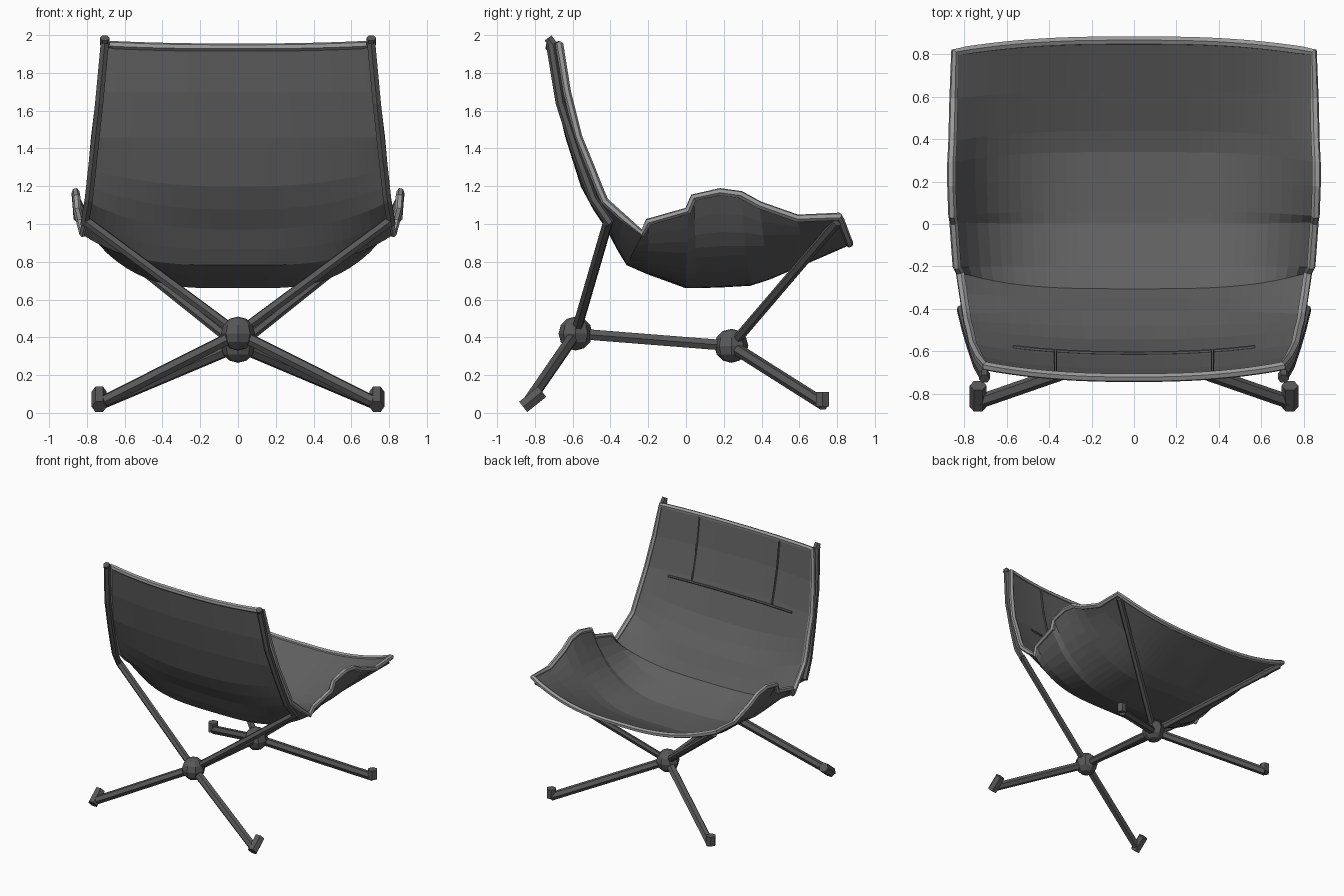
import bpy, bmesh, math
from mathutils import Vector

if "Cube" in bpy.data.objects:
    bpy.data.objects.remove(bpy.data.objects["Cube"])


def material(name, v):
    m = bpy.data.materials.new(name)
    m.diffuse_color = (v, v, v, 1)
    m.use_nodes = True
    m.node_tree.nodes["Principled BSDF"].inputs["Base Color"].default_value = m.diffuse_color
    return m


FABRIC = material("charcoal fabric", 0.118)
PIPING = material("grey piping", 0.32)
STEEL = material("dark steel", 0.098)

# Sling rows from top of back to seat lip:
# edge x, y, z, centre y, z, flat middle, curve power, raised side edge
ROWS = [
    (0.70, -0.67, 1.95, -0.725, 1.935, 0, 2.4, 0),
    (0.73, -0.63, 1.70, -0.69, 1.70, 0, 2.4, 0),
    (0.76, -0.57, 1.46, -0.632, 1.46, 0, 2.4, 0),
    (0.775, -0.50, 1.29, -0.55, 1.20, 0, 2.4, 0),
    (0.785, -0.465, 1.20, -0.485, 1.08, 0, 2.5, 0),
    (0.79, -0.43, 1.12, -0.415, 0.975, 0, 2.8, 0),
    (0.805, -0.33, 1.03, -0.36, 0.87, 0, 3.1, 0),
    (0.82, -0.23, 0.95, -0.31, 0.787, 0, 3.4, 0),
    (0.835, -0.20, 1.00, -0.20, 0.74, 0.1, 3.2, 0.01),
    (0.85, 0.01, 1.04, 0.00, 0.667, 0.1, 3, 0.03),
    (0.855, 0.04, 1.09, 0.06, 0.667, 0.1, 3, 0.05),
    (0.86, 0.18, 1.11, 0.20, 0.672, 0.1, 3, 0.06),
    (0.86, 0.29, 1.10, 0.34, 0.68, 0.1, 3, 0.055),
    (0.855, 0.39, 1.07, 0.44, 0.712, 0.1, 3, 0.03),
    (0.85, 0.59, 1.03, 0.63, 0.793, 0.1, 2.7, 0),
    (0.845, 0.81, 1.04, 0.865, 0.895, 0.1, 2.3, 0),
]
COLS = 32


def sling_point(row, u):
    ex, ey, ez, cy, cz, flat, p, lift = row
    a = abs(u)
    f = max(0, (a - flat) / (1 - flat)) ** p
    up = lift * max(0, (a - 0.85) / 0.15)
    return Vector((ex * u, cy + (ey - cy) * f, cz + (ez - cz) * f + up))


def new_object(name, bm, mat):
    me = bpy.data.meshes.new(name)
    bm.to_mesh(me)
    bm.free()
    me.materials.append(mat)
    ob = bpy.data.objects.new(name, me)
    bpy.context.collection.objects.link(ob)
    return ob


def tube(name, points, r, mat, cyclic=False, res=1):
    cu = bpy.data.curves.new(name, 'CURVE')
    cu.dimensions = '3D'
    cu.bevel_depth = r
    cu.bevel_resolution = res
    cu.use_fill_caps = True
    sp = cu.splines.new('POLY')
    sp.points.add(len(points) - 1)
    for pt, co in zip(sp.points, points):
        pt.co = (*co, 1)
    sp.use_cyclic_u = cyclic
    sp.use_smooth = False
    cu.materials.append(mat)
    ob = bpy.data.objects.new(name, cu)
    bpy.context.collection.objects.link(ob)
    return ob


def hub(name, loc, r):
    bm = bmesh.new()
    bmesh.ops.create_uvsphere(bm, u_segments=8, v_segments=6, radius=r)
    bmesh.ops.translate(bm, verts=bm.verts, vec=loc)
    new_object(name, bm, STEEL)


# Sling seat and back in one sheet
bm = bmesh.new()
us = [2 * i / COLS - 1 for i in range(COLS + 1)]
grid = [[bm.verts.new(sling_point(r, u)) for u in us] for r in ROWS]
for a, b in zip(grid, grid[1:]):
    for i in range(COLS):
        bm.faces.new((a[i], b[i], b[i + 1], a[i + 1]))
sling = new_object("sling", bm, FABRIC)
sol = sling.modifiers.new("thickness", 'SOLIDIFY')
sol.thickness = 0.014
sol.offset = 0

# Piping around the whole sling edge
loop = [sling_point(ROWS[0], u) for u in us]
loop += [sling_point(r, 1) for r in ROWS[1:]]
loop += [sling_point(ROWS[-1], u) for u in reversed(us[:-1])]
loop += [sling_point(r, -1) for r in reversed(ROWS[1:-1])]
tube("edge_piping", loop, 0.021, PIPING, cyclic=True)


# Seams on the inside of the back
def on_back(x, z):
    for a, b in zip(ROWS, ROWS[1:]):
        t = (a[4] - z) / (a[4] - b[4])
        if 0 <= t <= 1:
            row = [p + (q - p) * t for p, q in zip(a, b)]
            return sling_point(row, x / row[0]) + Vector((0, 0.010, 0))


tube("cross_seam", [on_back(-0.57 + 0.114 * i, 1.42) for i in range(11)], 0.009, FABRIC)
for s in (-1, 1):
    tube("back_seam", [on_back(s * 0.37, 1.42 + 0.1 * i) for i in range(6)], 0.008, FABRIC)

# Hubs and the bar between them
REAR, FRONT = Vector((0, -0.585, 0.42)), Vector((0, 0.24, 0.355))
hub("rear_hub", REAR, 0.09)
hub("front_hub", FRONT, 0.09)
tube("spine_bar", [REAR, FRONT], 0.032, STEEL)

# Mirrored frame: back poles, uprights, legs and feet
for s in (-1, 1):
    tube("back_pole", [(s * 0.705, -0.718, 1.96), (s * 0.735, -0.665, 1.64),
                       (s * 0.765, -0.575, 1.36), (s * 0.79, -0.49, 1.13),
                       (s * 0.812, -0.40, 1.00)], 0.025, STEEL)
    tube("pole_cap", [(s * 0.705, -0.705, 1.95), (s * 0.705, -0.73, 1.985)], 0.026, STEEL)
    tube("rear_upright", [REAR, (s * 0.81, -0.41, 1.02)], 0.028, STEEL)
    tube("front_upright", [FRONT, (s * 0.82, 0.80, 1.01)], 0.026, STEEL)
    tube("rear_leg", [REAR, (s * 0.735, -0.84, 0.05)], 0.033, STEEL)
    tube("front_leg", [FRONT, (s * 0.735, 0.73, 0.045)], 0.033, STEEL)
    tube("rear_foot", [(s * 0.735, -0.862, 0.032), (s * 0.735, -0.762, 0.112)], 0.040, STEEL)
    tube("front_foot", [(s * 0.735, 0.722, 0.035), (s * 0.735, 0.722, 0.11)], 0.039, STEEL)
